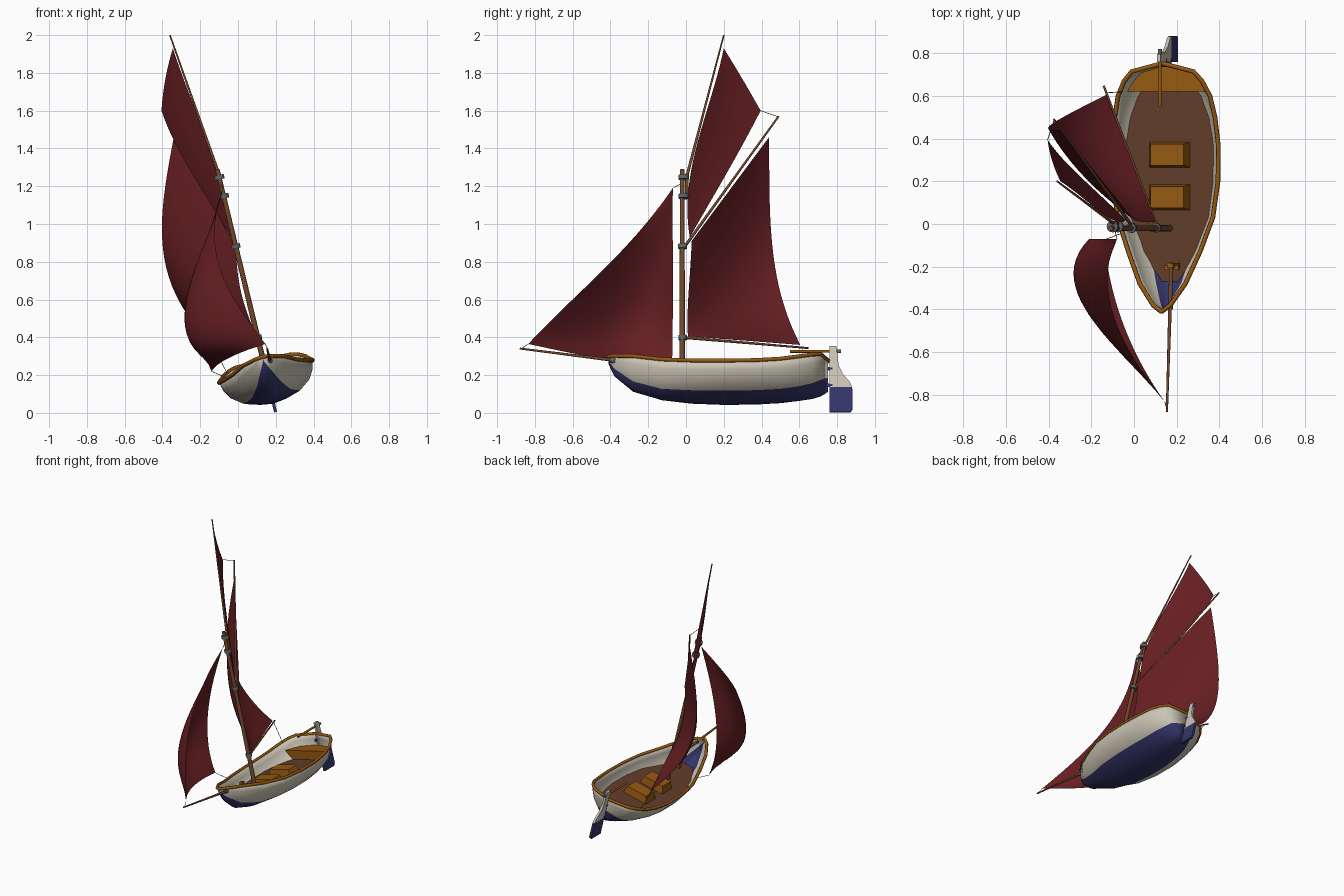
import bpy, bmesh, math
from mathutils import Vector

if "Cube" in bpy.data.objects:
    bpy.data.objects.remove(bpy.data.objects["Cube"])

HEEL = math.radians(13.5)
CS, SN = math.cos(HEEL), math.sin(HEEL)


def tilt(s, y, h):
    """Upright boat coordinates (side, length, height) -> heeled world position."""
    return Vector((0.2 + s * CS - h * SN, y, s * SN + h * CS))


def paint(name, r, g, b):
    m = bpy.data.materials.new(name)
    m.diffuse_color = (r, g, b, 1)
    m.use_nodes = True
    m.node_tree.nodes["Principled BSDF"].inputs["Base Color"].default_value = m.diffuse_color
    return m


CREAM = paint("cream", .60, .56, .46)
BLUE = paint("blue", .035, .035, .15)
RED = paint("sail_red", .13, .013, .016)
OAK = paint("oak", .30, .10, .006)
FLOOR = paint("floor_brown", .12, .045, .022)
SPAR = paint("spar_brown", .17, .065, .025)
IRON = paint("iron", .12, .13, .14)
ROPE = paint("rope", .15, .15, .14)


def mesh(name, verts, faces, mats, smooth=False, indices=None):
    me = bpy.data.meshes.new(name)
    me.from_pydata([tuple(v) for v in verts], [], faces)
    for m in mats:
        me.materials.append(m)
    for i, p in enumerate(me.polygons):
        p.use_smooth = smooth
        if indices:
            p.material_index = indices[i]
    bm = bmesh.new()
    bm.from_mesh(me)
    bmesh.ops.remove_doubles(bm, verts=bm.verts, dist=1e-5)
    bmesh.ops.recalc_face_normals(bm, faces=bm.faces)
    bm.to_mesh(me)
    bm.free()
    ob = bpy.data.objects.new(name, me)
    bpy.context.collection.objects.link(ob)
    return ob


def rod(name, a, b, r1, r2=None, mat=SPAR, n=12):
    """Tapered round bar between two world points."""
    a, b = Vector(a), Vector(b)
    q = (b - a).to_track_quat('Z', 'Y')
    r2 = r1 if r2 is None else r2
    vs = []
    for c, r in ((a, r1), (b, r2)):
        vs += [c + q @ Vector((r * math.cos(k * math.tau / n), r * math.sin(k * math.tau / n), 0))
               for k in range(n)]
    fs = [(k, (k + 1) % n, n + (k + 1) % n, n + k) for k in range(n)]
    fs += [tuple(range(n))[::-1], tuple(range(n, 2 * n))]
    ob = mesh(name, vs, fs, [mat])
    for p in ob.data.polygons:
        p.use_smooth = len(p.vertices) == 4
    return ob


# ---- hull: y, half beam, gunwale height, keel height, paint line fraction
STATIONS = [(-.41, .003, .305, .265, .40), (-.38, .042, .30, .20, .35), (-.28, .11, .283, .115, .24),
            (-.13, .173, .25, .07, .20), (.03, .23, .23, .055, .20), (.20, .253, .224, .05, .20),
            (.37, .255, .226, .052, .20), (.50, .242, .237, .058, .21), (.60, .222, .255, .066, .25),
            (.67, .188, .273, .076, .30), (.715, .149, .283, .09, .36), (.752, .003, .285, .115, .45)]
BEAM = (0, .28, .60, .84, .96, 1)


def section(st):
    y, w, g, k, f = st
    rise = (0, f * .3, f, f + (1 - f) * .32, f + (1 - f) * .68, 1)
    return [(w * b, k + (g - k) * r) for b, r in zip(BEAM, rise)]


def station(y):
    for a, b in zip(STATIONS, STATIONS[1:]):
        if y <= b[0]:
            t = (y - a[0]) / (b[0] - a[0])
            return [p + (q - p) * t for p, q in zip(a, b)]
    return STATIONS[-1]


def half_width(y, h):
    pts = section(station(y))
    for (w0, h0), (w1, h1) in zip(pts, pts[1:]):
        if h0 <= h <= h1:
            return w0 + (w1 - w0) * (h - h0) / (h1 - h0)
    return 0 if h < pts[0][1] else pts[-1][0]


verts, faces, idx = [], [], []
for st in STATIONS:
    sec = section(st)
    verts += [tilt(-s, st[0], h) for s, h in sec[:0:-1]] + [tilt(s, st[0], h) for s, h in sec]
N = 2 * len(BEAM) - 1
for i in range(len(STATIONS) - 1):
    for j in range(N - 1):
        a = i * N + j
        faces.append((a, a + 1, a + N + 1, a + N))
        idx.append(1 if 3 <= j <= 6 else 0)
hull = mesh("hull", verts, faces, [CREAM, BLUE], True, idx)
sol = hull.modifiers.new("planking", 'SOLIDIFY')
sol.thickness = .008
sol.offset = -1

# ---- gunwale rail swept round the sheer line
cu = bpy.data.curves.new("gunwale_rail", 'CURVE')
cu.dimensions = '3D'
cu.bevel_depth = .011
cu.bevel_resolution = 1
ring = [tilt(st[1], st[0], st[2]) for st in STATIONS] + [tilt(-st[1], st[0], st[2]) for st in STATIONS[::-1]]
sp = cu.splines.new('POLY')
sp.points.add(len(ring) - 1)
for p, v in zip(sp.points, ring):
    p.co = (*v, 1)
sp.use_cyclic_u = True
cu.materials.append(OAK)
rail = bpy.data.objects.new("gunwale_rail", cu)
bpy.context.collection.objects.link(rail)


# ---- floor and stern bench cut to the hull shape
def deck(name, y0, y1, h, mat, n=16):
    vs, fs = [], []
    for i in range(n + 1):
        y = y0 + (y1 - y0) * i / n
        w = max(half_width(y, h) - .004, .001)
        vs += [tilt(-w, y, h), tilt(w, y, h)]
        if i:
            fs.append((2 * i - 2, 2 * i - 1, 2 * i + 1, 2 * i))
    return mesh(name, vs, fs, [mat])


deck("floor", -.27, .72, .14, FLOOR)
deck("stern_bench", .62, .74, .205, OAK, 6)
w1 = half_width(.62, .205) - .006
w0 = half_width(.62, .14) - .006
mesh("bench_front", [tilt(-w0, .62, .14), tilt(w0, .62, .14), tilt(w1, .62, .205), tilt(-w1, .62, .205)],
     [(0, 1, 2, 3)], [OAK])


# ---- tapered boxes
def block(name, s, y, h0, h1, bottom, top, mat):
    vs = [tilt(s + i * d[0], y + j * d[1], h) for h, d in ((h0, bottom), (h1, top))
          for i, j in ((-1, -1), (1, -1), (1, 1), (-1, 1))]
    fs = [(3, 2, 1, 0), (4, 5, 6, 7)] + [(k, (k + 1) % 4, 4 + (k + 1) % 4, 4 + k) for k in range(4)]
    return mesh(name, vs, fs, [mat])


for k, y in enumerate((.125, .325)):
    block(f"thwart_box_{k + 1}", 0, y, .13, .195, (.1, .061), (.08, .05), OAK)
block("bowsprit_bitt", .035, -.195, .13, .28, (.014, .012), (.014, .012), OAK)
block("bitt_arm", .035, -.205, .235, .25, (.035, .01), (.035, .01), OAK)


# ---- rudder plates and tiller
def plate(name, outline, t, mat):
    n = len(outline)
    vs = [tilt(s, y, z / CS) for s in (-t, t) for y, z in outline]
    fs = [tuple(range(n))[::-1], tuple(range(n, 2 * n))]
    fs += [(k, (k + 1) % n, n + (k + 1) % n, n + k) for k in range(n)]
    return mesh(name, vs, fs, [mat])


plate("rudder_blade", [(.76, .004), (.87, .004), (.882, .02), (.88, .135), (.76, .135)], .008, BLUE)
plate("rudder_head", [(.76, .135), (.88, .135), (.865, .165), (.83, .205), (.808, .25), (.797, .352), (.76, .352)],
      .008, CREAM)
rod("tiller", tilt(0, .55, .335), tilt(0, .80, .335), .008, .007, OAK)
rod("tiller_cap", tilt(0, .795, .335), tilt(0, .82, .335), .01, mat=IRON)
for h in (.15, .24):
    rod("rudder_hinge", tilt(0, .735, h), tilt(0, .775, h), .01, mat=BLUE)

# ---- spars
rod("mast", tilt(0, -.02, .13), tilt(0, -.02, 1.325), .015, .012)
rod("topmast_heel", tilt(0, .004, 1.165), tilt(.004, .004, 1.30), .009)
rod("topmast", tilt(.004, .004, 1.285), tilt(-.078, .2, 2.075), .008, .004)
rod("gaff", tilt(0, -.005, .908), (-.375, .49, 1.57), .008, .005)
rod("boom", tilt(0, -.005, .41), (-.142, .648, .343), .008, .005)
rod("bowsprit", tilt(.035, -.18, .252), tilt(.035, -.88, .342), .010, .005)
rod("bowsprit_band", tilt(.035, -.375, .277), tilt(.035, -.40, .280), .014, mat=IRON)
for k, (h, y, r) in enumerate(((.41, -.018, .022), (.907, -.018, .024), (1.18, -.012, .027), (1.283, -.012, .027))):
    rod(f"mast_ring_{k + 1}", tilt(0, y, h - .012), tilt(0, y, h + .012), r, mat=IRON)


# ---- sails: smooth surface interpolated through a few rows of points
def weights(n, t):
    x = [i / (n - 1) for i in range(n)]
    return [math.prod((t - x[j]) / (x[i] - x[j]) for j in range(n) if j != i) for i in range(n)]


def sail(name, rows, nu=14, nv=20):
    vs = []
    for j in range(nv + 1):
        wv = weights(len(rows), j / nv)
        for i in range(nu + 1):
            wu = weights(3, i / nu)
            vs.append(sum((Vector(p) * (a * b) for a, row in zip(wv, rows) for b, p in zip(wu, row)), Vector()))
    m = nu + 1
    fs = [(j * m + i, j * m + i + 1, j * m + m + i + 1, j * m + m + i) for j in range(nv) for i in range(nu)]
    return mesh(name, vs, fs, [RED], True)


HEAD, TACK = (-.08, -.07, 1.19), (-.04, .02, .93)
sail("jib", [[(.145, -.835, .365), (-.05, -.47, .29), (-.14, -.075, .22)],
             [(-.03, -.58, .62), (-.27, -.31, .50), (-.21, -.07, .52)],
             [(-.12, -.32, .88), (-.19, -.19, .86), (-.175, -.07, .85)],
             [HEAD] * 3])
sail("mainsail", [[(.10, .01, .405), (-.015, .305, .383), (-.13, .605, .36)],
                  [(.035, .01, .57), (-.21, .25, .60), (-.36, .485, .70)],
                  [(.0, .02, .73), (-.23, .22, .87), (-.40, .445, 1.06)],
                  [(-.01, .03, .91), (-.175, .235, 1.185), (-.34, .44, 1.46)]])
sail("topsail", [[TACK] * 3,
                 [(-.11, .025, 1.27), (-.15, .09, 1.21), (-.175, .15, 1.155)],
                 [(-.225, .11, 1.60), (-.275, .19, 1.49), (-.305, .275, 1.375)],
                 [(-.345, .2, 1.93), (-.385, .30, 1.765), (-.405, .395, 1.60)]])

# ---- lines
for name, a, b in (("jib_halyard", HEAD, tilt(0, -.02, 1.25)),
                   ("jib_sheet", (-.14, -.075, .22), tilt(-.2, -.04, .235)),
                   ("jib_tack_line", (.145, -.835, .365), tilt(.035, -.87, .342)),
                   ("topsail_sheet", (-.405, .395, 1.60), (-.375, .488, 1.568)),
                   ("main_sheet", (-.13, .615, .348), tilt(-.2, .62, .26))):
    rod(name, a, b, .0018, mat=ROPE, n=6)
